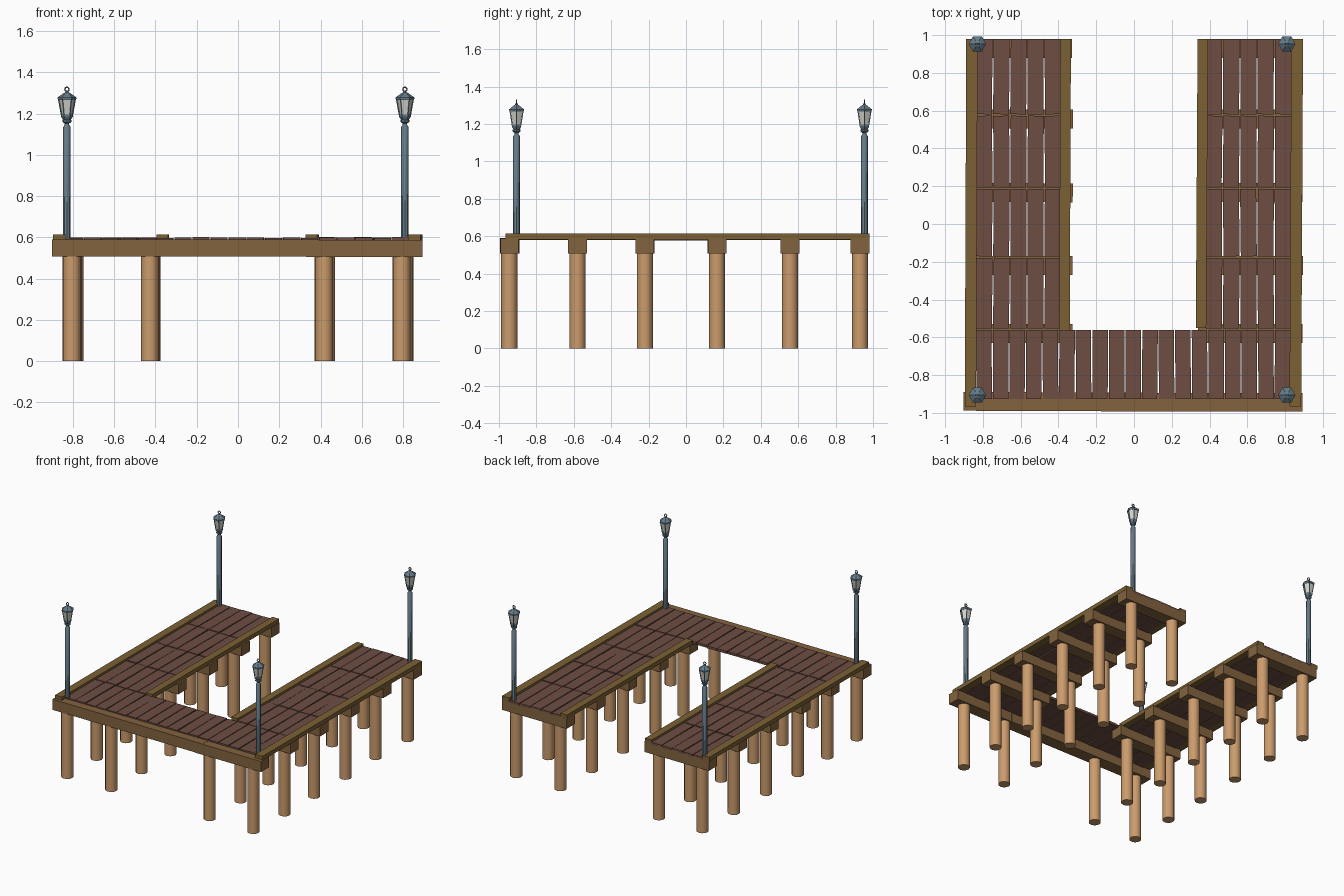
import bpy, bmesh, math, random
from mathutils import Matrix, Vector

if "Cube" in bpy.data.objects:
    bpy.data.objects.remove(bpy.data.objects["Cube"])

random.seed(4)


def material(name, color):
    m = bpy.data.materials.new(name)
    m.diffuse_color = (*color, 1)
    m.use_nodes = True
    m.node_tree.nodes["Principled BSDF"].inputs["Base Color"].default_value = m.diffuse_color
    return m


PILE = material("pale_timber", (0.60, 0.33, 0.15))
BEAM = material("beam_timber", (0.23, 0.125, 0.05))
RAIL = material("rail_timber", (0.20, 0.12, 0.035))
DECK = material("deck_timber", (0.155, 0.075, 0.055))
METAL = material("blue_grey_metal", (0.13, 0.20, 0.25))
GLASS = material("lamp_glass", (0.65, 0.65, 0.60))


def finish(bm, name, mat, smooth=False):
    bmesh.ops.recalc_face_normals(bm, faces=bm.faces)
    me = bpy.data.meshes.new(name)
    bm.to_mesh(me)
    bm.free()
    me.materials.append(mat)
    ob = bpy.data.objects.new(name, me)
    bpy.context.collection.objects.link(ob)
    if smooth:
        bpy.ops.object.select_all(action='DESELECT')
        ob.select_set(True)
        bpy.context.view_layer.objects.active = ob
        bpy.ops.object.shade_smooth_by_angle(angle=math.radians(40))
    return ob


def box(name, mat, x0, x1, y0, y1, z0, z1, turn=0.0):
    bm = bmesh.new()
    bmesh.ops.create_cube(bm, size=1)
    bm.transform(Matrix.Diagonal((x1 - x0, y1 - y0, z1 - z0, 1)))
    ob = finish(bm, name, mat)
    ob.location = ((x0 + x1) / 2, (y0 + y1) / 2, (z0 + z1) / 2)
    ob.rotation_euler.z = turn
    return ob


def lathe(bm, profile, sides, at=(0, 0), phase=0.0):
    """Closed turned solid from (radius, z) pairs."""
    rings = []
    for r, z in profile:
        rings.append([bm.verts.new((at[0] + r * math.cos(phase + math.tau * i / sides),
                                    at[1] + r * math.sin(phase + math.tau * i / sides), z))
                      for i in range(sides)])
    for a, b in zip(rings, rings[1:]):
        for i in range(sides):
            j = (i + 1) % sides
            bm.faces.new((a[i], a[j], b[j], b[i]))
    bm.faces.new(rings[0])
    bm.faces.new(rings[-1])


def bar(bm, a, b, r):
    """Thin square bar between two points."""
    a, b = Vector(a), Vector(b)
    m = Matrix.Translation((a + b) / 2) @ (b - a).to_track_quat('Z', 'Y').to_matrix().to_4x4()
    bmesh.ops.create_cone(bm, cap_ends=True, segments=4, radius1=r, radius2=r,
                          depth=(b - a).length, matrix=m)


# piles and cross beams
rows = [-0.945, -0.58, -0.22, 0.166, 0.556, 0.93]
for k, y in enumerate(rows):
    for x in (-0.80, -0.42, 0.42, 0.80):
        bm = bmesh.new()
        dx = random.uniform(-0.009, 0.009)
        lathe(bm, [(0.043, 0), (0.043, 0.515)], 12, (x + dx, y))
        finish(bm, "pile", PILE, True)
    if k:
        for x in (-0.605, 0.615):
            x += random.uniform(-0.005, 0.005)
            box("cross_beam", BEAM, x - 0.277, x + 0.277, y - 0.05, y + 0.05,
                0.507, 0.588, random.uniform(-0.004, 0.004))
box("front_beam_long", BEAM, -0.902, 0.39, -0.991, -0.892, 0.508, 0.59, -0.004)
box("front_beam_short", BEAM, 0.33, 0.893, -0.993, -0.895, 0.506, 0.588, 0.002)

# edge rails
box("outer_rail_left", RAIL, -0.892, -0.832, -0.965, 0.98, 0.583, 0.615, -0.004)
box("outer_rail_right", RAIL, 0.828, 0.890, -0.965, 0.98, 0.583, 0.615, -0.005)
box("inner_rail_left", RAIL, -0.393, -0.337, -0.565, 0.98, 0.583, 0.615, -0.004)
box("inner_rail_right", RAIL, 0.332, 0.387, -0.55, 0.98, 0.583, 0.615, -0.006)


# deck planks
def planks(name, x0, x1, count, y0, y1):
    w = (x1 - x0) / count
    for i in range(count):
        x = x0 + i * w
        lift = random.uniform(-0.002, 0.002)
        box(name, DECK, x + 0.003, x + w - 0.003, y0 + 0.004, y1 - 0.004,
            0.580 + lift, 0.599 + lift, random.uniform(-0.012, 0.012))


breaks = [-0.557, -0.175, 0.19, 0.577, 0.984]
for y0, y1 in zip(breaks, breaks[1:]):
    planks("left_deck_plank", -0.838, -0.385, 5, y0, y1)
    planks("right_deck_plank", 0.378, 0.834, 5, y0, y1)
planks("front_deck_plank", -0.838, 0.830, 19, -0.93, -0.557)

# lamp posts with six-sided lanterns
for lx in (-0.829, 0.809):
    for ly in (-0.906, 0.954):
        at = (lx, ly)
        bm = bmesh.new()
        lathe(bm, [(0.018, 0.585), (0.018, 1.135), (0.011, 1.145), (0.011, 1.152),
                   (0.022, 1.16), (0.022, 1.168), (0.012, 1.175)], 8, at)
        finish(bm, "lamp_post", METAL, True)

        bm = bmesh.new()
        lathe(bm, [(0.016, 1.165), (0.029, 1.186), (0.029, 1.196)], 6, at)
        lathe(bm, [(0.042, 1.266), (0.046, 1.272), (0.046, 1.278),
                   (0.018, 1.298), (0.008, 1.303), (0.008, 1.308)], 6, at)
        for i in range(6):
            c, s = math.cos(math.tau * i / 6), math.sin(math.tau * i / 6)
            bar(bm, (lx + 0.026 * c, ly + 0.026 * s, 1.192),
                (lx + 0.040 * c, ly + 0.040 * s, 1.270), 0.0035)
        finish(bm, "lantern_frame", METAL)

        bm = bmesh.new()
        lathe(bm, [(0.025, 1.194), (0.039, 1.268)], 6, at)
        finish(bm, "lantern_glass", GLASS)

        # hanging ring on the roof
        bpy.ops.mesh.primitive_torus_add(major_segments=12, minor_segments=6,
                                         major_radius=0.010, minor_radius=0.0035,
                                         location=(lx, ly, 1.318),
                                         rotation=(math.pi / 2, 0, 0))
        ring = bpy.context.object
        ring.name = "lantern_ring"
        ring.data.materials.append(METAL)
